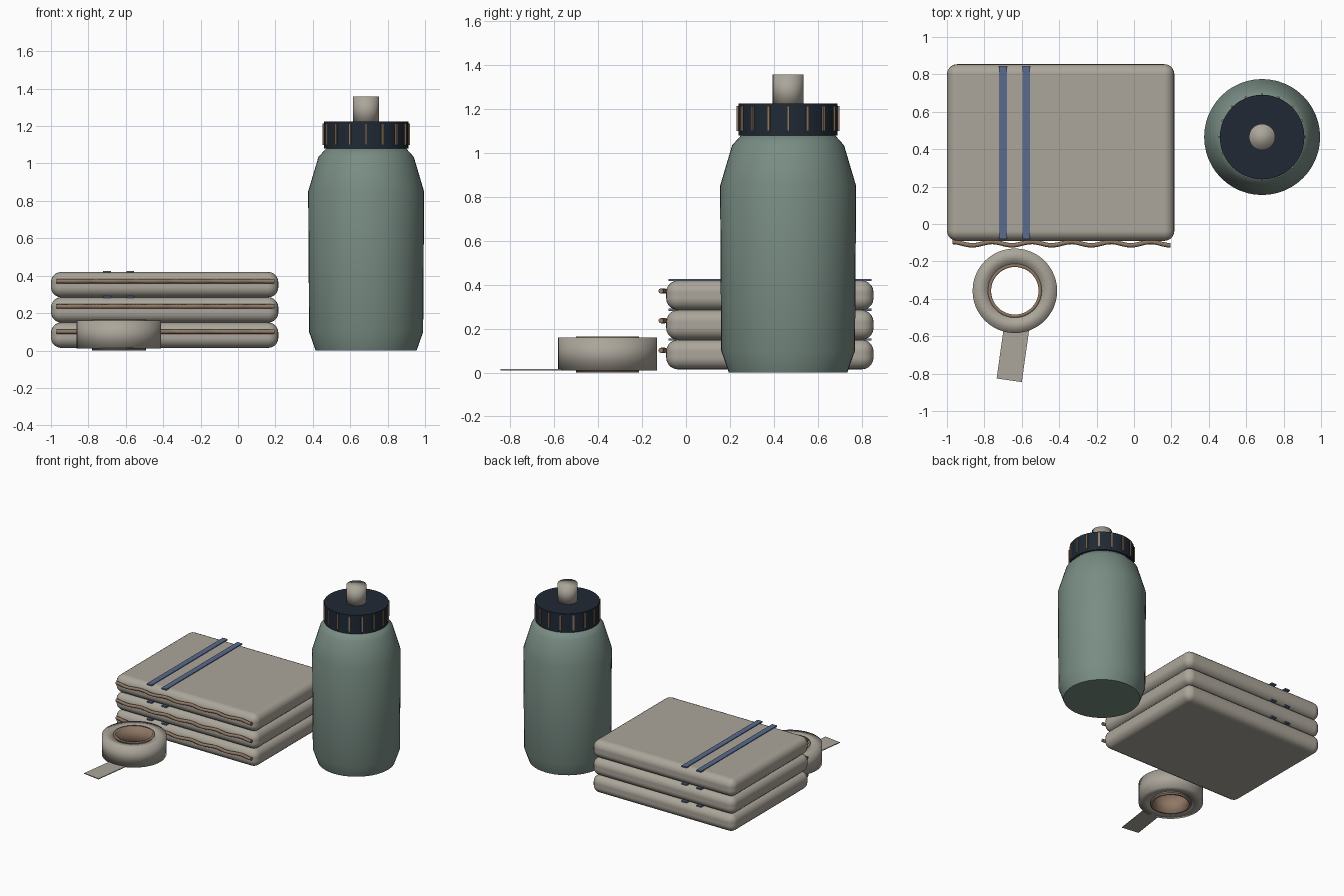
import bpy, bmesh, math
from mathutils import Matrix

if "Cube" in bpy.data.objects:
    bpy.data.objects.remove(bpy.data.objects["Cube"])


def material(name, rgb):
    m = bpy.data.materials.new(name)
    m.diffuse_color = (*rgb, 1)
    m.use_nodes = True
    m.node_tree.nodes["Principled BSDF"].inputs["Base Color"].default_value = m.diffuse_color
    return m


CREAM = material("cream", (0.41, 0.38, 0.325))
GREEN = material("sage_green", (0.19, 0.265, 0.23))
DARK = material("dark_navy", (0.014, 0.022, 0.034))
TAN = material("tan", (0.28, 0.19, 0.13))
BLUE = material("stripe_blue", (0.10, 0.145, 0.27))


def add_object(name, bm, mat, loc=(0, 0, 0), rot=0, smooth=False, sharp=None):
    bmesh.ops.recalc_face_normals(bm, faces=bm.faces)
    me = bpy.data.meshes.new(name)
    bm.to_mesh(me)
    bm.free()
    if smooth:
        me.shade_smooth()
        if sharp:
            me.set_sharp_from_angle(angle=math.radians(sharp))
    me.materials.append(mat)
    ob = bpy.data.objects.new(name, me)
    ob.location = loc
    ob.rotation_euler.z = rot
    bpy.context.collection.objects.link(ob)
    return ob


def box(name, loc, size, mat, rot=0, bevel=0):
    bm = bmesh.new()
    bmesh.ops.create_cube(bm, size=1)
    bmesh.ops.scale(bm, vec=size, verts=bm.verts)
    ob = add_object(name, bm, mat, loc, rot, smooth=bevel > 0)
    if bevel:
        mod = ob.modifiers.new("rounded", "BEVEL")
        mod.width, mod.segments, mod.harden_normals = bevel, 5, True
    return ob


def lathe(name, profile, loc, mat, closed=False, sides=48, sharp=None):
    """Revolve (radius, z) points; closed=True makes a ring, otherwise ends are capped."""
    bm = bmesh.new()
    rings = [[bm.verts.new((r * math.cos(math.tau * i / sides), r * math.sin(math.tau * i / sides), z))
              for i in range(sides)] for r, z in profile]
    pairs = list(zip(rings, rings[1:]))
    if closed:
        pairs.append((rings[-1], rings[0]))
    else:
        bm.faces.new(rings[0])
        bm.faces.new(rings[-1])
    for a, b in pairs:
        for i in range(sides):
            j = (i + 1) % sides
            bm.faces.new((a[i], a[j], b[j], b[i]))
    return add_object(name, bm, mat, loc, smooth=True, sharp=sharp)


# Bottle: body, cap, grip ribs, spout
BX, BY = 0.685, 0.465
lathe("bottle_body", [(0.27, 0), (0.305, 0.10), (0.31, 0.85), (0.255, 1.035), (0.21, 1.085)],
      (BX, BY, 0), GREEN, sharp=50)
lathe("bottle_cap", [(0.226, 1.08), (0.226, 1.225)], (BX, BY, 0), DARK, sharp=40)
bm = bmesh.new()
for i in range(16):
    m = (Matrix.Rotation(math.tau * i / 16, 4, "Z") @ Matrix.Translation((0.227, 0, 1.157))
         @ Matrix.Diagonal((0.014, 0.012, 0.115, 1)))
    bmesh.ops.create_cube(bm, size=1, matrix=m)
add_object("cap_ribs", bm, TAN, (BX, BY, 0))
lathe("bottle_spout", [(0.07, 1.21), (0.07, 1.357)], (BX, BY, 0), CREAM, sides=32)

# Folded towels: three padded layers, each with two stripes and a wavy trim
TX, TY = -0.392, 0.382
for k in range(3):
    zc = 0.082 + 0.135 * k
    box(f"towel_layer_{k + 1}", (TX, TY, zc), (1.216, 0.945, 0.136), CREAM, bevel=0.055)
    for s, x in enumerate((-0.70, -0.576)):
        box(f"towel_stripe_{k + 1}_{s + 1}", (x, TY, zc + 0.069), (0.042, 0.925, 0.01), BLUE)
    cu = bpy.data.curves.new(f"towel_trim_{k + 1}", "CURVE")
    cu.dimensions = "3D"
    cu.bevel_depth, cu.bevel_resolution, cu.use_fill_caps = 0.012, 2, True
    sp = cu.splines.new("POLY")
    n = 60
    sp.points.add(n)
    for i, p in enumerate(sp.points):
        t = i / n
        p.co = (-0.97 + 1.165 * t, -0.105 + 0.009 * math.cos(math.tau * 5.5 * t), zc + 0.019, 1)
    sp.use_smooth = True
    cu.materials.append(TAN)
    bpy.context.collection.objects.link(bpy.data.objects.new(cu.name, cu))

# Tape: wound roll, inner core, loose tail
RX, RY = -0.637, -0.357
lathe("tape_roll", [(0.143, 0.01), (0.226, 0.01), (0.226, 0.16), (0.143, 0.16)], (RX, RY, 0), CREAM, closed=True)
lathe("tape_core", [(0.127, 0), (0.144, 0), (0.144, 0.165), (0.127, 0.165)], (RX, RY, 0), TAN, closed=True)
box("tape_tail", (-0.647, -0.692, 0.013), (0.136, 0.29, 0.006), CREAM, rot=math.radians(-8))
